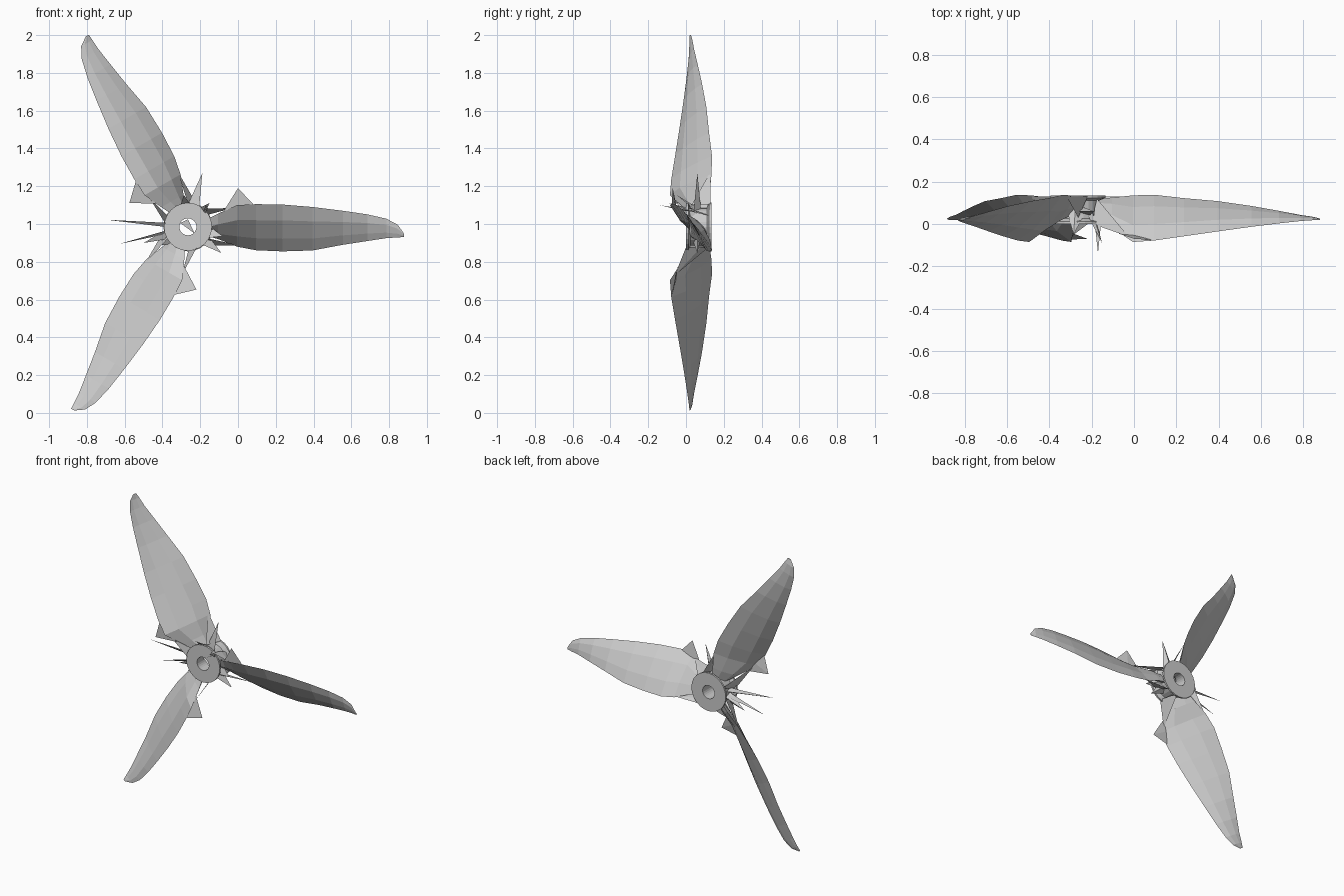
import bpy, bmesh, math
from mathutils import Matrix, Vector

CENTRE = Vector((-0.265, 0.0, 0.985))


def make(name, verts, faces, angle=0):
    """Flat-shaded mesh, turned about the propeller shaft and moved to the hub."""
    turn = Matrix.Rotation(-math.radians(angle), 4, 'Y')
    bm = bmesh.new()
    vs = [bm.verts.new(CENTRE + turn @ Vector(v)) for v in verts]
    for f in faces:
        bm.faces.new([vs[i] for i in f])
    bmesh.ops.recalc_face_normals(bm, faces=bm.faces)
    me = bpy.data.meshes.new(name)
    bm.to_mesh(me)
    bm.free()
    ob = bpy.data.objects.new(name, me)
    bpy.context.collection.objects.link(ob)
    return ob


def loft(name, rings, angle=0, closed=False):
    n, m = len(rings[0]), len(rings)
    verts = [p for r in rings for p in r]
    faces = []
    for i in range(m if closed else m - 1):
        k = (i + 1) % m
        for j in range(n):
            faces.append((i*n + j, i*n + (j+1) % n, k*n + (j+1) % n, k*n + j))
    if not closed:
        faces += [tuple(range(n)), tuple(range((m-1)*n, m*n))]
    return make(name, verts, faces, angle)


def sliver(name, base_a, base_b, tip, angle=0, t=0.006):
    """Thin pointed shard."""
    mid = (Vector(base_a) + Vector(base_b)) / 2 + Vector((0, t, 0))
    return make(name, [base_a, base_b, mid, tip],
                [(0, 1, 2), (0, 1, 3), (1, 2, 3), (2, 0, 3)], angle)


# Blade stations: radius, leading z, leading y, trailing z, trailing y, thickness
STATIONS = [
    (0.09, 0.035, 0.025, -0.045, 0.115, 0.045),
    (0.16, 0.070, -0.015, -0.065, 0.125, 0.045),
    (0.26, 0.115, -0.085, -0.105, 0.135, 0.040),
    (0.36, 0.120, -0.078, -0.124, 0.138, 0.036),
    (0.50, 0.118, -0.058, -0.130, 0.122, 0.032),
    (0.66, 0.105, -0.035, -0.125, 0.108, 0.028),
    (0.82, 0.085, -0.013, -0.095, 0.085, 0.022),
    (0.95, 0.066, 0.003, -0.075, 0.062, 0.018),
    (1.05, 0.043, 0.014, -0.060, 0.043, 0.014),
    (1.11, 0.012, 0.018, -0.056, 0.034, 0.010),
    (1.143, -0.035, 0.019, -0.054, 0.026, 0.005),
]


def section(r, lz, ly, tz, ty, th):
    lead, trail = Vector((r, ly, lz)), Vector((r, ty, tz))
    c = trail - lead
    nrm = Vector((0, c.z, -c.y)).normalized() * th / 2
    # lens outline: leading edge, front side, trailing edge, back side
    return [lead, lead + c*0.3 + nrm, lead + c*0.7 + nrm*0.8,
            trail, lead + c*0.7 - nrm*0.8, lead + c*0.3 - nrm]


for i, a in enumerate((0, 120, 240)):
    loft(f"blade_{i+1}", [section(*s) for s in STATIONS], a)
    # pointed flap on the leading edge at the root
    sliver(f"root_flap_{i+1}", (0.19, -0.045, 0.085), (0.35, -0.075, 0.115),
           (0.265, -0.07, 0.205), a)
    # web joining the blade root to the hub
    sliver(f"root_web_{i+1}", (0.07, 0.0, 0.095), (0.09, 0.12, 0.06),
           (0.24, -0.06, 0.10), a, 0.02)
    sliver(f"root_gusset_{i+1}", (0.08, 0.13, -0.10), (0.10, 0.03, -0.06),
           (0.28, 0.13, -0.10), a, 0.02)

# Hub: two flanges on a hollow core
PROFILE = [(0.045, 0.0), (0.127, 0.0), (0.127, 0.012), (0.1, 0.025),
           (0.1, 0.11), (0.13, 0.123), (0.13, 0.135), (0.045, 0.135)]
SIDES = 24
loft("hub", [[(r*math.cos(2*math.pi*k/SIDES), y, r*math.sin(2*math.pi*k/SIDES))
              for k in range(SIDES)] for r, y in PROFILE], closed=True)

# Diagonal shard inside the bore
sliver("bore_shard", (-0.04, 0.05, 0.02), (0.0, 0.09, 0.04), (0.035, 0.03, -0.035))

# Stray spikes around the hub: angle, length, tip y, base width
SPIKES = [(75, 0.295, 0.06, 0.035), (175, 0.43, 0.04, 0.012),
          (194, 0.375, 0.05, 0.010), (200, 0.25, 0.08, 0.030),
          (322, 0.225, 0.06, 0.035), (97, 0.17, -0.05, 0.04),
          (215, 0.17, 0.11, 0.04), (345, 0.19, 0.02, 0.04),
          (48, 0.17, -0.09, 0.03)]
for i, (a, length, y, w) in enumerate(SPIKES):
    sliver(f"spike_{i+1}", (0.09, 0.04, -w), (0.09, 0.06, w), (length, y, 0), a, 0.03)
sliver("front_spike", (0.08, 0.0, 0.08), (0.11, 0.01, 0.09), (0.095, -0.138, 0.115))
